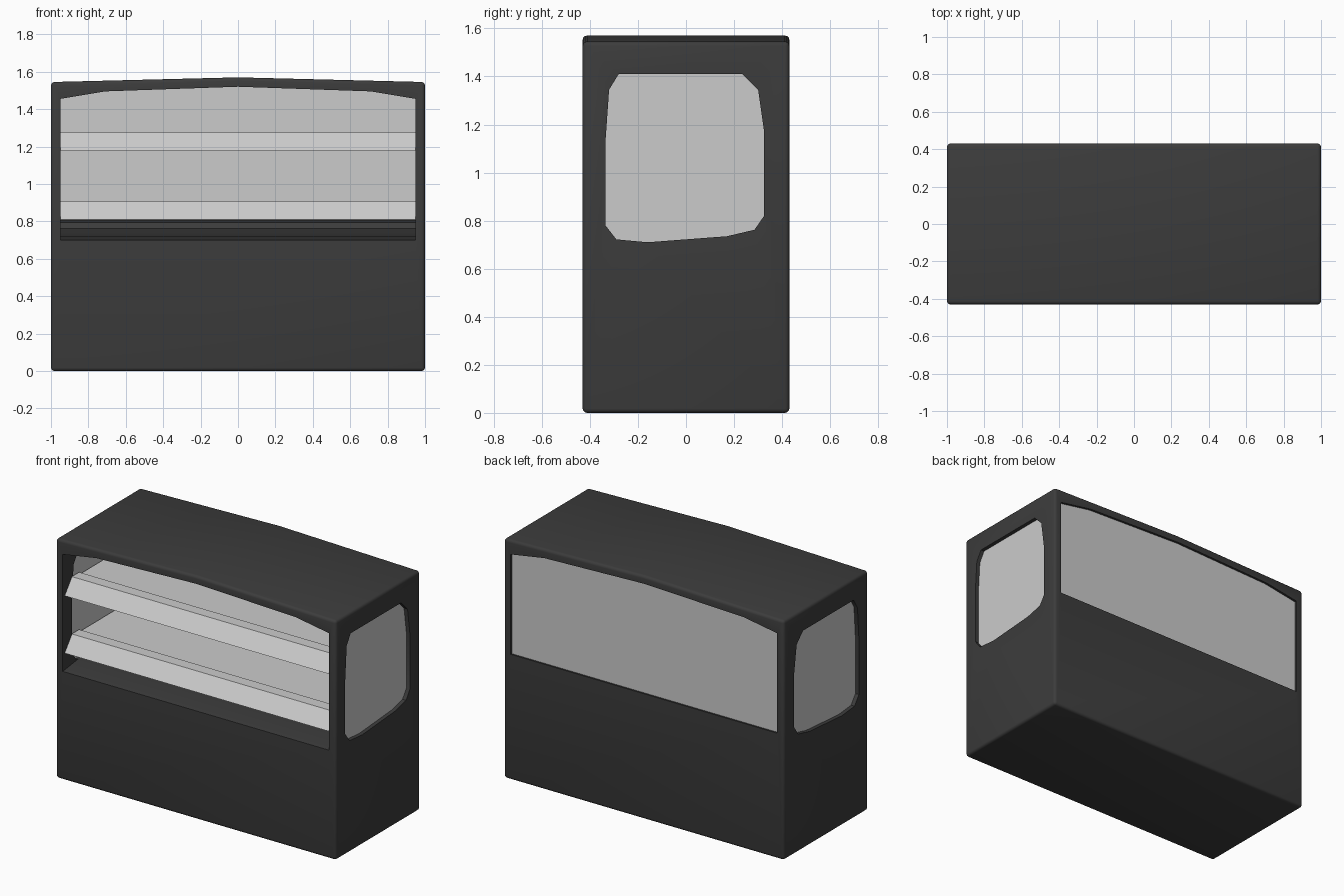
import bpy, bmesh, math

if "Cube" in bpy.data.objects:
    bpy.data.objects.remove(bpy.data.objects["Cube"])

dark = bpy.data.materials.new("dark_shell")
dark.diffuse_color = (0.045, 0.045, 0.045, 1)
dark.use_nodes = True
dark.node_tree.nodes["Principled BSDF"].inputs["Base Color"].default_value = dark.diffuse_color


def loft(name, a, b):
    """Solid between two matching rings of 3D points."""
    bm = bmesh.new()
    ra = [bm.verts.new(p) for p in a]
    rb = [bm.verts.new(p) for p in b]
    n = len(ra)
    bm.faces.new(ra)
    bm.faces.new(rb[::-1])
    for i in range(n):
        j = (i + 1) % n
        bm.faces.new((ra[i], rb[i], rb[j], ra[j]))
    bmesh.ops.recalc_face_normals(bm, faces=bm.faces)
    me = bpy.data.meshes.new(name)
    bm.to_mesh(me)
    bm.free()
    ob = bpy.data.objects.new(name, me)
    bpy.context.collection.objects.link(ob)
    return ob


def along_y(prof, y):
    return [(x, y, z) for x, z in prof]


def along_x(prof, x):
    return [(x, y, z) for y, z in prof]


def apply_mods(ob):
    bpy.ops.object.select_all(action='DESELECT')
    bpy.context.view_layer.objects.active = ob
    ob.select_set(True)
    for m in list(ob.modifiers):
        bpy.ops.object.modifier_apply(modifier=m.name)


def cut(ob, cutter):
    m = ob.modifiers.new("cut", 'BOOLEAN')
    m.operation = 'DIFFERENCE'
    m.solver = 'EXACT'
    m.object = cutter
    cutter.hide_render = True
    apply_mods(ob)
    bpy.data.objects.remove(cutter)


# Cabinet shell with crowned roof and softened edges
outer = [(-1, 0), (1, 0), (1, 1.545), (0, 1.57), (-1, 1.545)]
body = loft("cabinet_shell", along_y(outer, -0.43), along_y(outer, 0.43))
body.data.materials.append(dark)
bev = body.modifiers.new("bevel", 'BEVEL')
bev.width = 0.018
bev.segments = 3
bev.limit_method = 'ANGLE'
bev.angle_limit = math.radians(40)
apply_mods(body)


# Display cavity, open front and back, floor rising to the rear
def opening(y):
    floor = 0.755 + y * 0.128
    return along_y([(-0.95, floor), (0.95, floor), (0.95, 1.455), (0.71, 1.495),
                    (0, 1.52), (-0.71, 1.495), (-0.95, 1.455)], y)


cut(body, loft("cavity_cutter", opening(-0.6), opening(0.6)))

# Rounded side windows
window = [(-0.335, 0.78), (-0.29, 0.722), (-0.16, 0.71), (0.17, 0.735),
          (0.285, 0.762), (0.325, 0.82), (0.325, 1.17), (0.30, 1.345),
          (0.235, 1.41), (-0.28, 1.41), (-0.32, 1.345), (-0.335, 1.13)]
cut(body, loft("window_cutter", along_x(window, -1.2), along_x(window, 1.2)))
bpy.ops.object.select_all(action='DESELECT')
body.select_set(True)
bpy.context.view_layer.objects.active = body
bpy.ops.object.shade_smooth_by_angle(angle=math.radians(35))

# Panes
for side, s in (("right", 1), ("left", -1)):
    loft(side + "_pane", along_x(window, s * 0.965), along_x(window, s * 0.975))
loft("back_pane", opening(0.405), opening(0.415))

# Shelves with a slanted label lip
shelf = [(-0.41, 0), (-0.335, 0.095), (-0.26, 0.095), (-0.26, 0.08), (0.404, 0.08),
         (0.404, 0.065), (-0.325, 0.065), (-0.385, 0)]
for name, z in (("lower_shelf", 0.81), ("upper_shelf", 1.18)):
    prof = [(y, z + h) for y, h in shelf]
    loft(name, along_x(prof, -0.952), along_x(prof, 0.952))
